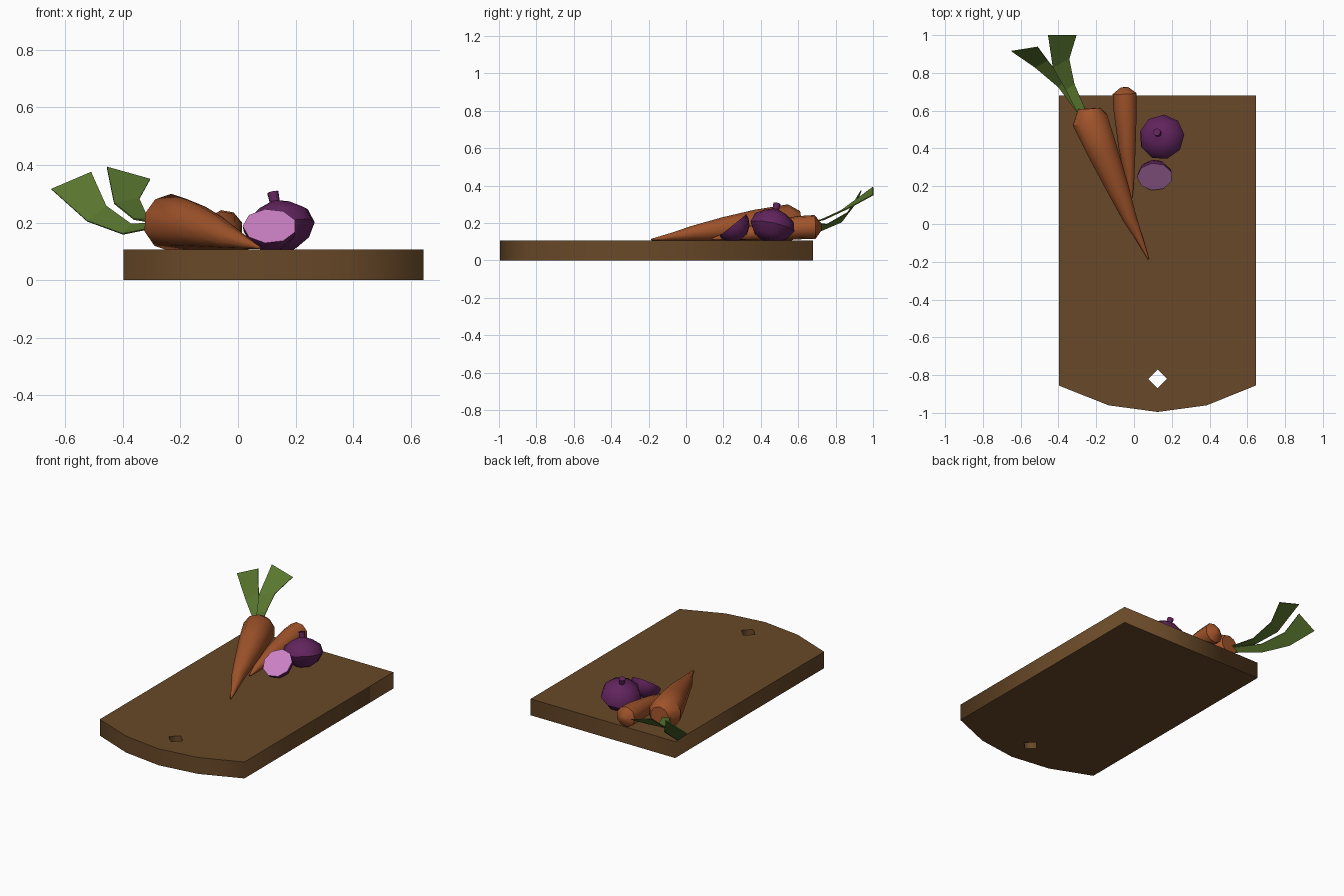
import bpy, bmesh, math
from mathutils import Vector

if "Cube" in bpy.data.objects:
    bpy.data.objects.remove(bpy.data.objects["Cube"])


def material(name, rgb):
    m = bpy.data.materials.new(name)
    m.diffuse_color = (*rgb, 1)
    m.use_nodes = True
    m.node_tree.nodes["Principled BSDF"].inputs["Base Color"].default_value = m.diffuse_color
    return m


WOOD = material("brown_wood", (0.14, 0.066, 0.021))
ORANGE = material("carrot_orange", (0.36, 0.09, 0.024))
GREEN = material("leaf_green", (0.10, 0.18, 0.028))
PURPLE = material("onion_purple", (0.12, 0.018, 0.11))
PINK = material("onion_pink", (0.60, 0.22, 0.56))


def finish(bm, name, mats, smooth=None):
    me = bpy.data.meshes.new(name)
    bm.to_mesh(me)
    bm.free()
    ob = bpy.data.objects.new(name, me)
    bpy.context.collection.objects.link(ob)
    for m in mats:
        me.materials.append(m)
    if smooth:
        bpy.ops.object.select_all(action='DESELECT')
        bpy.context.view_layer.objects.active = ob
        ob.select_set(True)
        bpy.ops.object.shade_smooth_by_angle(angle=math.radians(smooth))
    return ob


def loft(name, sections, sides, mats, cut_normal=None, smooth=42):
    """Rings of given (centre, radius) along a path, capped at both ends."""
    bm = bmesh.new()
    pts = [Vector(p) for p, r in sections]
    rings = []
    for i, (p, r) in enumerate(sections):
        t = pts[min(i + 1, len(pts) - 1)] - pts[max(i - 1, 0)]
        q = t.to_track_quat('Z', 'Y')
        ring = []
        for k in range(sides):
            a = 2 * math.pi * (k + 0.5) / sides
            ring.append(bm.verts.new(pts[i] + q @ Vector((r * math.cos(a), r * math.sin(a), 0))))
        rings.append(ring)
    for a, b in zip(rings, rings[1:]):
        for k in range(sides):
            j = (k + 1) % sides
            bm.faces.new((a[k], a[j], b[j], b[k]))
    bm.faces.new(rings[0][::-1])
    bm.faces.new(rings[-1])
    bmesh.ops.recalc_face_normals(bm, faces=bm.faces)
    if cut_normal:
        for f in bm.faces:
            if f.normal.dot(cut_normal) > 0.95:
                f.material_index = 1
    return finish(bm, name, mats, smooth)


def along(centre, axis, profile):
    c, a = Vector(centre), Vector(axis).normalized()
    return [(c + a * h, r) for h, r in profile]


# Cutting board: bowed front edge and a diamond hanging hole
outline = [(-0.398, 0.68), (-0.398, -0.855), (-0.135, -0.96), (0.125, -0.995),
           (0.385, -0.96), (0.645, -0.855), (0.645, 0.68)]
hole = [(0.125, -0.77), (0.175, -0.82), (0.125, -0.87), (0.075, -0.82)]
cu = bpy.data.curves.new("cutting_board", 'CURVE')
cu.dimensions = '2D'
cu.fill_mode = 'BOTH'
cu.extrude = 0.0535
for loop in (outline, hole):
    s = cu.splines.new('POLY')
    s.points.add(len(loop) - 1)
    for p, (x, y) in zip(s.points, loop):
        p.co = (x, y, 0, 1)
    s.use_cyclic_u = True
cu.materials.append(WOOD)
board = bpy.data.objects.new("cutting_board", cu)
board.location.z = 0.0535
bpy.context.collection.objects.link(board)
bpy.context.view_layer.objects.active = board
board.select_set(True)
bpy.ops.object.convert(target='MESH')

# Carrots
loft("large_carrot", [
    ((-0.237, 0.612, 0.202), 0.062), ((-0.233, 0.55, 0.2), 0.1),
    ((-0.16, 0.37, 0.188), 0.083), ((-0.09, 0.2, 0.168), 0.063),
    ((-0.025, 0.035, 0.145), 0.04), ((0.03, -0.08, 0.127), 0.02),
    ((0.076, -0.185, 0.112), 0.004)], 10, [ORANGE])
loft("small_carrot", [
    ((-0.05, 0.724, 0.18), 0.02), ((-0.048, 0.69, 0.179), 0.065),
    ((-0.045, 0.6, 0.175), 0.063), ((-0.035, 0.4, 0.155), 0.046),
    ((-0.02, 0.22, 0.13), 0.022), ((-0.013, 0.14, 0.115), 0.005)], 9, [ORANGE])

# Carrot leaves: widening strips, given as left/right edge pairs
leaves = {
    "right_leaf": [((-0.455, 1.0, 0.392), (-0.305, 1.0, 0.35)),
                   ((-0.43, 0.83, 0.267), (-0.343, 0.875, 0.282)),
                   ((-0.362, 0.71, 0.212), (-0.315, 0.74, 0.219)),
                   ((-0.295, 0.58, 0.2), (-0.25, 0.59, 0.2))],
    "left_leaf": [((-0.648, 0.915, 0.316), (-0.51, 0.937, 0.375)),
                  ((-0.524, 0.83, 0.205), (-0.457, 0.865, 0.257)),
                  ((-0.40, 0.725, 0.16), (-0.37, 0.755, 0.194)),
                  ((-0.30, 0.59, 0.18), (-0.27, 0.60, 0.2))],
}
for name, pairs in leaves.items():
    bm = bmesh.new()
    rows = [[bm.verts.new(p) for p in pair] for pair in pairs]
    for a, b in zip(rows, rows[1:]):
        bm.faces.new((a[0], b[0], b[1], a[1]))
    leaf = finish(bm, name, [GREEN])
    mod = leaf.modifiers.new("thickness", 'SOLIDIFY')
    mod.thickness = 0.005
    mod.offset = 0

# Whole onion, leaning slightly, with its stem stub
loft("whole_onion", along((0.145, 0.462, 0.188), (-0.2, 0.2, 0.96), [
    (-0.085, 0.045), (-0.058, 0.092), (-0.01, 0.122), (0.04, 0.108),
    (0.072, 0.06), (0.088, 0.018), (0.122, 0.02)]), 9, [PURPLE])

# Half onion with the cut face tilted up to the front
cut = Vector((0, -0.63, 0.77)).normalized()
loft("half_onion", along((0.11, 0.25, 0.188), cut, [
    (-0.085, 0.03), (-0.06, 0.068), (-0.025, 0.09), (0, 0.094)]),
    9, [PURPLE, PINK], cut_normal=cut)
